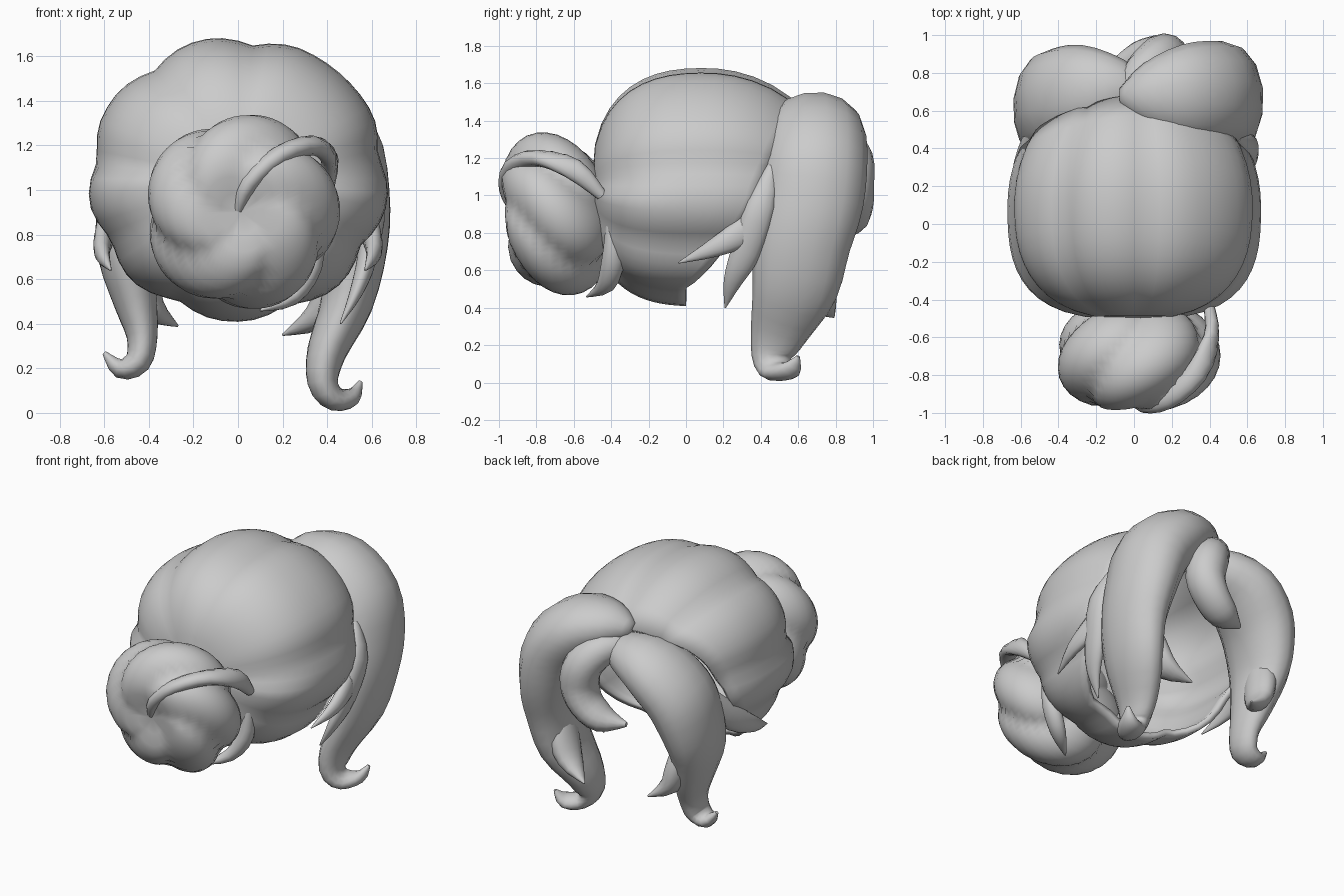
import bpy, bmesh, math
from mathutils import Vector

cube = bpy.data.objects.get("Cube")
if cube:
    bpy.data.objects.remove(cube)

hair = bpy.data.materials.new("grey_hair")
hair.use_nodes = True
GREY = (0.6, 0.6, 0.6, 1)
hair.diffuse_color = GREY
hair.node_tree.nodes["Principled BSDF"].inputs["Base Color"].default_value = GREY


def finish(name, bm, angle=50):
    """Turn a bmesh into a smooth shaded hair object."""
    bmesh.ops.remove_doubles(bm, verts=bm.verts, dist=0.0005)
    bmesh.ops.recalc_face_normals(bm, faces=bm.faces)
    mesh = bpy.data.meshes.new(name)
    bm.to_mesh(mesh)
    bm.free()
    mesh.materials.append(hair)
    obj = bpy.data.objects.new(name, mesh)
    bpy.context.collection.objects.link(obj)
    bpy.ops.object.select_all(action='DESELECT')
    obj.select_set(True)
    bpy.context.view_layer.objects.active = obj
    bpy.ops.object.shade_smooth_by_angle(angle=math.radians(angle))
    return obj


def skin(bm, rings, caps=False):
    """Bridge closed loops of points into a surface."""
    loops = [[bm.verts.new(p) for p in ring] for ring in rings]
    n = len(loops[0])
    for a, b in zip(loops, loops[1:]):
        for i in range(n):
            j = (i + 1) % n
            bm.faces.new((a[i], a[j], b[j], b[i]))
    if caps:
        bm.faces.new(loops[0][::-1])
        bm.faces.new(loops[-1])


def smooth_path(path, steps=3):
    """Catmull-Rom resampling of position and width together."""
    pts = [Vector(p) for p in path]
    out = []
    for k in range(len(pts) - 1):
        a, b, c, d = (pts[max(0, min(len(pts) - 1, k + o))] for o in (-1, 0, 1, 2))
        for s in range(steps):
            t = s / steps
            out.append(b + (c - a) * (t / 2) + (a * 2 - b * 5 + c * 4 - d) * (t * t / 2)
                       + (b * 3 - a - c * 3 + d) * (t ** 3 / 2))
    return out + [pts[-1]]


def lock(name, path, ref=(0, 1, 0), flip=1, sides=14):
    """Sweep an ellipse along (x, y, z, half width along ref, half depth)."""
    path = smooth_path(path)
    pts = [Vector((p[0] * flip, p[1], p[2])) for p in path]
    rings = []
    for k, p in enumerate(path):
        t = (pts[min(k + 1, len(pts) - 1)] - pts[max(k - 1, 0)]).normalized()
        w = Vector(ref) - t * t.dot(Vector(ref))
        w.normalize()
        d = t.cross(w)
        wide, deep = max(p[3], 0.003), max(p[4], 0.003)
        rings.append([pts[k] + w * wide * math.cos(a) + d * deep * math.sin(a)
                      for a in (math.tau * i / sides for i in range(sides))])
    bm = bmesh.new()
    skin(bm, rings, caps=True)
    return finish(name, bm, 60)


# Hair cap: hollow shell, reaching back to the parting and open below it
CREASES = (10, 84, 126, 172, 207, 245, 290, 330)


def cap_radius(y, deg):
    if y < 0.1:
        power = 2.5 if deg < 180 else 2.9
        r = max(0.0, 1 - ((0.1 - y) / 0.605) ** power) ** (1 / power)
    else:
        r = max(0.0, 1 - ((y - 0.1) / 0.7) ** 2) ** 0.5
    gap = min(abs((deg - c + 180) % 360 - 180) for c in CREASES)
    return r * (0.955 + 0.065 * math.sin(min(gap / 20, 1) * math.pi / 2))


COLS, ROWS = 60, 16
rings = []
for k in range(ROWS + 1):
    t = (k / ROWS) ** 1.5
    ring = []
    for i in range(COLS):
        deg = 360 * i / COLS
        s, c = math.sin(math.radians(deg)), math.cos(math.radians(deg))
        rim = 0.42 + 0.26 * s if s > 0 else 0.42 - 0.42 * min(1, -s * 1.15) ** 1.5
        y = -0.505 + (rim + 0.505) * t
        r = cap_radius(y, deg)
        ring.append((0.665 * r * c, y, 1.05 + 0.63 * r * s))
    rings.append(ring)
bm = bmesh.new()
skin(bm, rings)
cap = finish("hair_cap", bm, 110)
shell = cap.modifiers.new("thickness", 'SOLIDIFY')
shell.thickness = 0.04
shell.offset = -1

# Bun: flattened ball of swirled lobes with a dimple in the middle
LOBES, COLS, ROWS = 5, 80, 18
rings = []
for k in range(ROWS + 1):
    th = math.pi * k / ROWS
    ring = []
    for i in range(COLS):
        a = math.tau * i / COLS
        phase = (a + 1.9 * math.sin(th / 2) + 0.5) * LOBES / 2
        swell = 0.88 + 0.14 * abs(math.sin(phase)) ** 0.8
        r = math.sin(th) ** 0.85 * swell
        x, z = 0.015 + 0.435 * r * math.cos(a), 0.9 + 0.435 * r * math.sin(a)
        y = -0.7 - 0.3 * math.cos(th) * (1 + (swell - 0.97) * math.sin(th))
        y += 0.07 * math.exp(-(th / 0.3) ** 2) - 0.1 * (z - 0.9)
        ring.append((x, y, z))
    rings.append(ring)
bm = bmesh.new()
skin(bm, rings)
finish("bun", bm, 40)

# Strands wrapped over the bun and the wisp under it
lock("bun_strand", [(0.0, -0.92, 0.91, .02, .02), (0.05, -0.95, 1.03, .05, .04),
                    (0.18, -0.92, 1.15, .06, .045), (0.33, -0.79, 1.2, .06, .045),
                    (0.41, -0.6, 1.14, .06, .04), (0.4, -0.45, 1.0, .03, .03)])
lock("nape_wisp", [(0.36, -0.4, 0.84, .03, .03), (0.33, -0.39, 0.66, .06, .05),
                   (0.24, -0.43, 0.52, .05, .04), (0.1, -0.53, 0.46, .005, .005)])

# Two big side locks; the short one sits lower and closer to the cap
lock("long_lock", [
    (-0.07, .67, 1.4, .05, .05), (0.06, .68, 1.41, .17, .13),
    (0.26, .69, 1.36, .26, .19), (0.43, .69, 1.2, .28, .21),
    (0.5, .67, .98, .28, .185), (0.52, .62, .75, .26, .155),
    (0.49, .58, .5, .23, .12), (0.4, .5, .28, .16, .09), (0.38, .46, .14, .11, .07),
    (0.43, .49, .065, .09, .055), (0.51, .56, .07, .06, .04), (0.55, .6, .14, .01, .01)])
lock("short_lock", [
    (-0.06, .69, 1.27, .05, .05), (0.06, .71, 1.27, .16, .13),
    (0.25, .7, 1.21, .25, .18), (0.41, .66, 1.06, .27, .19),
    (0.48, .62, .88, .26, .16), (0.5, .58, .7, .23, .13),
    (0.46, .56, .5, .17, .1), (0.43, .53, .34, .12, .07), (0.45, .51, .23, .1, .06),
    (0.53, .52, .2, .07, .045), (0.6, .53, .27, .01, .01)], flip=-1)

# Pointed split ends on the inner side of both locks
for name, flip, dx, dz in (("long_lock_tip", 1, 0, 0), ("short_lock_tip", -1, 0.07, 0.04)):
    lock(name, [(0.48, .63, .78 + dz, .08, .07), (0.44, .67, .58 + dz, .12, .08),
                (0.35 + dx / 2, .72, .43 + dz, .09, .06), (0.2 + dx, .79, .35 + dz, .005, .005)],
         flip=flip)

# Curl hanging from the parting at the back
lock("middle_curl", [(-0.08, .67, 1.31, .05, .05), (0.04, .8, 1.3, .1, .1),
                     (0.14, .88, 1.2, .12, .12), (0.17, .88, 1.06, .125, .12),
                     (0.12, .88, .94, .12, .1), (0.01, .86, .86, .1, .08),
                     (-0.14, .83, .85, .015, .015)])

# Loose wisps beside the ears
for name, flip in (("left_wisp", 1), ("right_wisp", -1)):
    lock(name, [(0.52, .5, .98, .08, .05), (0.59, .33, .82, .08, .045),
                (0.61, .15, .72, .05, .035), (0.57, -0.04, .64, .004, .004)],
         ref=(0, 0, 1), flip=flip)
lock("long_wisp", [(0.54, .46, 1.15, .03, .03), (0.61, .4, .95, .08, .05),
                   (0.58, .32, .7, .08, .045), (0.53, .25, .54, .05, .03),
                   (0.46, .21, .4, .004, .004)])
